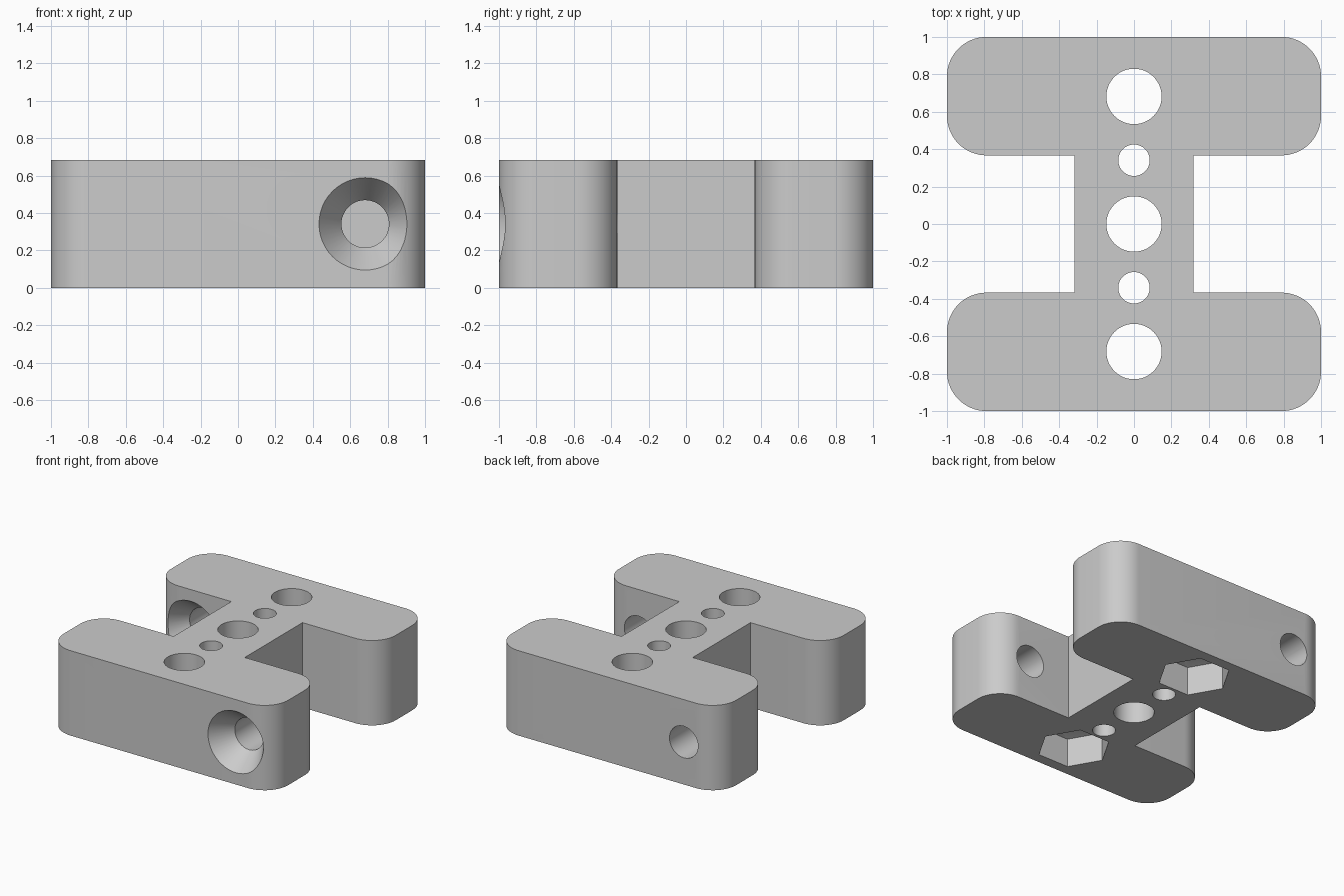
import bpy, bmesh
from math import sin, cos, pi, radians
from mathutils import Matrix, Vector

cube = bpy.data.objects.get("Cube")
if cube:
    bpy.data.objects.remove(cube, do_unlink=True)

HEIGHT = 0.683
NECK_X, NECK_Y = 0.317, 0.367
RADIUS = 0.211
HOLE_Y, SCREW_X = 0.682, 0.68

grey = bpy.data.materials.new("plain_grey")
grey.use_nodes = True
grey.diffuse_color = (0.6, 0.6, 0.6, 1)
grey.node_tree.nodes["Principled BSDF"].inputs["Base Color"].default_value = (0.6, 0.6, 0.6, 1)


def new_object(name, bm):
    bmesh.ops.recalc_face_normals(bm, faces=bm.faces)
    mesh = bpy.data.meshes.new(name)
    bm.to_mesh(mesh)
    bm.free()
    mesh.materials.append(grey)
    obj = bpy.data.objects.new(name, mesh)
    bpy.context.collection.objects.link(obj)
    return obj


def turned(name, profile, sides, matrix):
    """Closed solid from (height, radius) rings along local z."""
    bm = bmesh.new()
    rings = [[bm.verts.new(matrix @ Vector((r * cos(2 * pi * i / sides),
                                            r * sin(2 * pi * i / sides), z)))
              for i in range(sides)] for z, r in profile]
    for a, b in zip(rings, rings[1:]):
        for i in range(sides):
            j = (i + 1) % sides
            bm.faces.new((a[i], a[j], b[j], b[i]))
    bm.faces.new(rings[0])
    bm.faces.new(rings[-1])
    return new_object(name, bm)


def arc(cx, cy, start, steps=16):
    return [(cx + RADIUS * cos(start + pi / 2 * i / steps),
             cy + RADIUS * sin(start + pi / 2 * i / steps)) for i in range(steps + 1)]


# I-shaped outline: one quarter, mirrored to the other three
inner = 1 - RADIUS
quarter = ([(NECK_X, NECK_Y)] + arc(inner, NECK_Y + RADIUS, -pi / 2) + arc(inner, inner, 0))
back_half = quarter + [(-x, y) for x, y in reversed(quarter)]
outline = back_half + [(-x, -y) for x, y in back_half]

bm = bmesh.new()
base = bm.faces.new([bm.verts.new((x, y, 0)) for x, y in outline])
top = bmesh.ops.extrude_face_region(bm, geom=[base])["geom"]
bmesh.ops.translate(bm, vec=(0, 0, HEIGHT),
                    verts=[g for g in top if isinstance(g, bmesh.types.BMVert)])
block = new_object("mounting_block", bm)

cutters = []

# Vertical holes through the block
through = (-0.1, HEIGHT + 0.1)
for y, r in ((0, 0.148), (HOLE_Y, 0.148), (-HOLE_Y, 0.148), (0.341, 0.084), (-0.341, 0.084)):
    cutters.append(turned("vertical_hole", [(z, r) for z in through], 48,
                          Matrix.Translation((0, y, 0))))

# Hexagonal nut pockets in the underside, with a shallow tapered ceiling
for y in (HOLE_Y, -HOLE_Y):
    cutters.append(turned("nut_pocket", [(-0.1, 0.27), (0.23, 0.27), (0.26, 0.16)], 6,
                          Matrix.Translation((0, y, 0))))

# Countersunk screw holes, one in each bar, both opening to the front
sink = [(-0.05, 0.283), (0, 0.247), (0.17, 0.127), (0.7, 0.127)]
for x, y in ((SCREW_X, -1), (-SCREW_X, NECK_Y)):
    cutters.append(turned("screw_hole", sink, 48, Matrix.Translation((x, y, HEIGHT / 2))
                          @ Matrix.Rotation(radians(-90), 4, "X")))

# Cut everything and drop the cutters
for cutter in cutters:
    mod = block.modifiers.new("cut", "BOOLEAN")
    mod.operation, mod.solver, mod.object = "DIFFERENCE", "EXACT", cutter
bpy.context.view_layer.update()
cut_mesh = bpy.data.meshes.new_from_object(
    block.evaluated_get(bpy.context.evaluated_depsgraph_get()))
block.modifiers.clear()
block.data = cut_mesh
for cutter in cutters:
    bpy.data.objects.remove(cutter, do_unlink=True)

# Smooth the round surfaces, keep the edges crisp
for obj in bpy.context.selected_objects:
    obj.select_set(False)
block.select_set(True)
bpy.context.view_layer.objects.active = block
bpy.ops.object.shade_smooth_by_angle(angle=radians(20))
